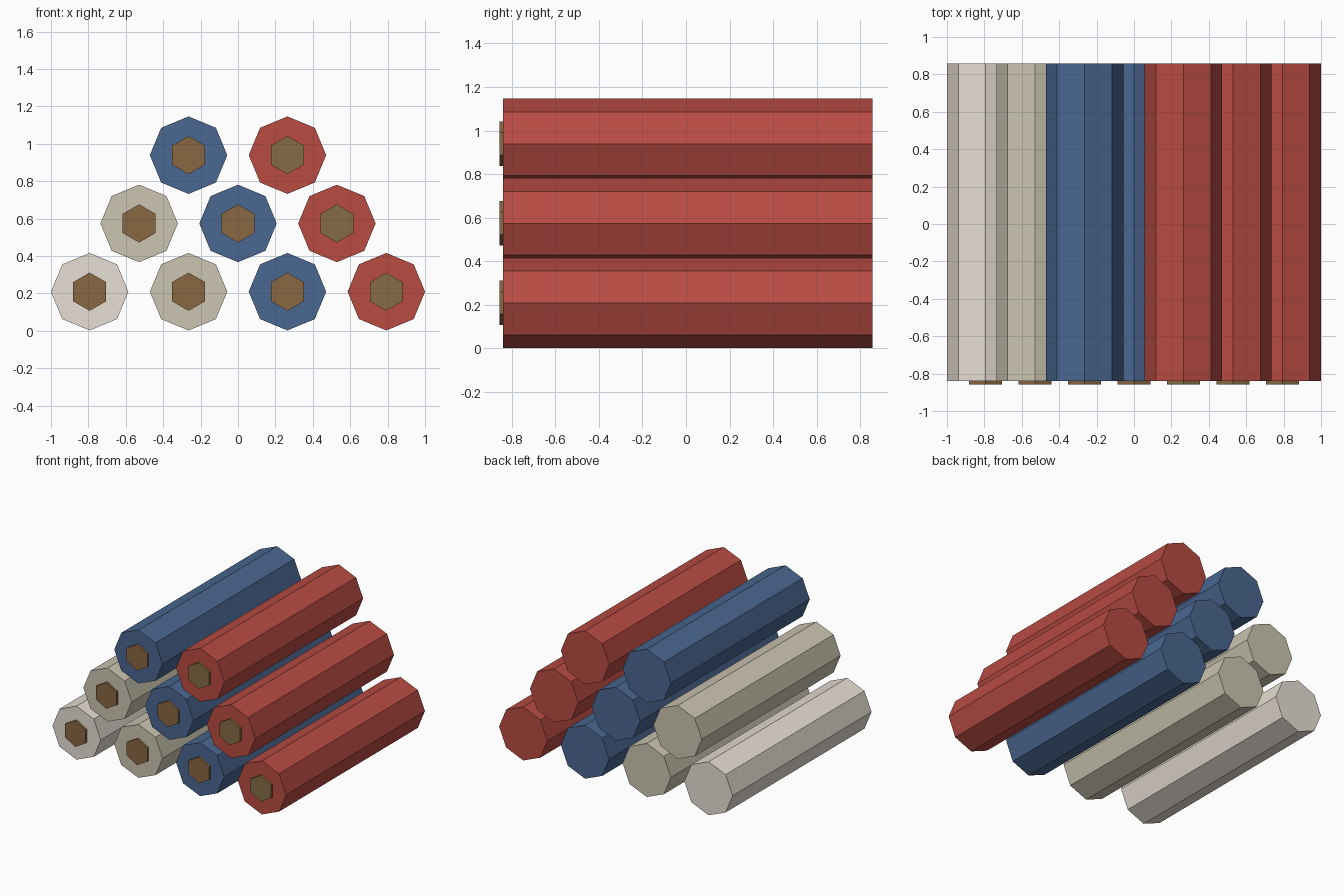
import bpy
from math import radians

if "Cube" in bpy.data.objects:
    bpy.data.objects.remove(bpy.data.objects["Cube"])

PITCH, RISE, RADIUS = 0.5287, 0.365, 0.207


def material(name, rgb):
    m = bpy.data.materials.new(name)
    m.diffuse_color = (*rgb, 1)
    m.use_nodes = True
    m.node_tree.nodes["Principled BSDF"].inputs["Base Color"].default_value = m.diffuse_color
    return m


WRAP = {
    "red": material("red_paper", (0.48, 0.07, 0.055)),
    "blue": material("blue_paper", (0.067, 0.135, 0.28)),
    "beige": material("beige_paper", (0.60, 0.56, 0.44)),
    "cream": material("cream_paper", (0.80, 0.74, 0.66)),
}
BROWN = material("brown_core", (0.25, 0.135, 0.055))
OLIVE = material("olive_core", (0.235, 0.15, 0.06))


# Faceted bar lying along y, with a corner pointing straight up
def bar(name, sides, radius, x, z, y0, y1, mat):
    bpy.ops.mesh.primitive_cylinder_add(
        vertices=sides, radius=radius, depth=y1 - y0,
        location=(x, (y0 + y1) / 2, z), rotation=(radians(90), 0, 0))
    obj = bpy.context.object
    obj.name = name
    obj.data.materials.append(mat)


# Stacked rows, bottom to top, colours listed left to right
rows = [
    ["cream", "beige", "blue", "red"],
    ["beige", "blue", "red"],
    ["blue", "red"],
]
for r, colours in enumerate(rows):
    z = RADIUS + 0.002 + r * RISE
    for i, colour in enumerate(colours):
        x = (i - (len(colours) - 1) / 2) * PITCH
        tag = f"{r + 1}_{i + 1}"
        # Octagonal roll
        bar(f"roll_{tag}", 8, RADIUS, x, z, -0.84, 0.857, WRAP[colour])
        # Hexagonal core end, slightly proud of the front face
        bar(f"core_end_{tag}", 6, 0.102, x, z, -0.857, -0.82,
            OLIVE if colour == "red" else BROWN)
